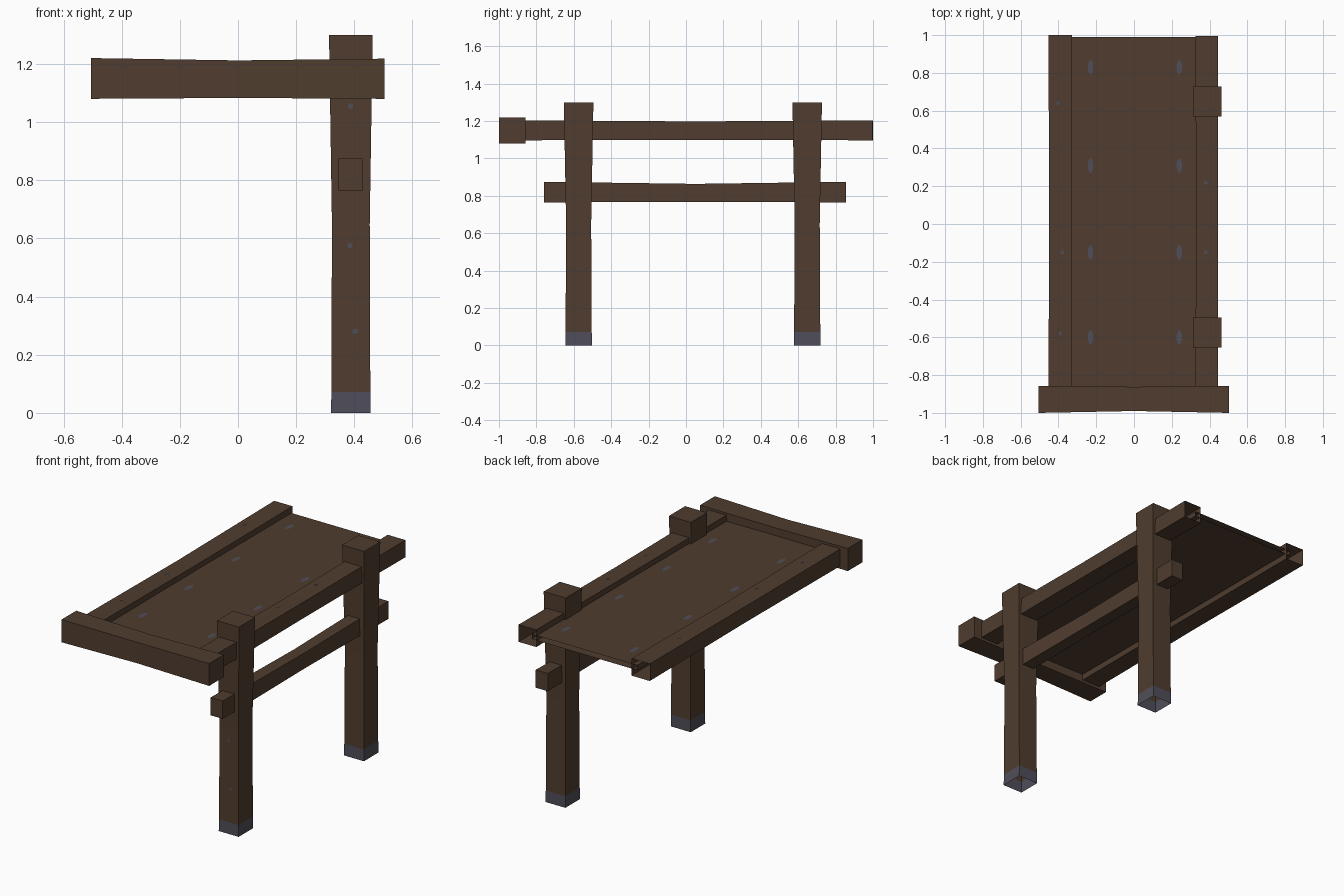
import bpy, bmesh, math

if "Cube" in bpy.data.objects:
    bpy.data.objects.remove(bpy.data.objects["Cube"])


def material(name, rgb):
    m = bpy.data.materials.new(name)
    m.diffuse_color = (*rgb, 1)
    m.use_nodes = True
    m.node_tree.nodes["Principled BSDF"].inputs["Base Color"].default_value = m.diffuse_color
    return m


WOOD = material("dark_wood", (0.080, 0.046, 0.028))
IRON = material("grey_iron", (0.080, 0.075, 0.100))


def finish(name, bm, mats):
    bmesh.ops.recalc_face_normals(bm, faces=bm.faces)
    me = bpy.data.meshes.new(name)
    bm.to_mesh(me)
    bm.free()
    for m in mats:
        me.materials.append(m)
    ob = bpy.data.objects.new(name, me)
    bpy.context.collection.objects.link(ob)


def beam(name, axis, sections, open_start=False, open_end=False, band=False):
    """Four-sided timber: sections are (position, a0, a1, b0, b1) along an axis."""
    bm = bmesh.new()
    rings = []
    for p, a0, a1, b0, b1 in sections:
        ring = []
        for a, b in ((a0, b0), (a1, b0), (a1, b1), (a0, b1)):
            co = {'x': (p, a, b), 'y': (a, p, b), 'z': (a, b, p)}[axis]
            ring.append(bm.verts.new(co))
        rings.append(ring)
    for i, (r, s) in enumerate(zip(rings, rings[1:])):
        for k in range(4):
            n = (k + 1) % 4
            f = bm.faces.new((r[k], r[n], s[n], s[k]))
            f.material_index = 1 if band and i == 0 else 0
    if not open_start:
        bm.faces.new(rings[0])
    if not open_end:
        bm.faces.new(rings[-1])
    finish(name, bm, [WOOD, IRON])


# Two posts with iron feet and flared tops, hollow underneath
for name, y in (("front_post", -0.574), ("back_post", 0.648)):
    x = 0.388
    secs = [(z, x - w, x + w, y - d, y + d) for z, w, d in (
        (0, 0.068, 0.071), (0.072, 0.067, 0.070),
        (0.65, 0.065, 0.067), (1.3, 0.075, 0.079))]
    beam(name, 'z', secs, open_start=True, band=True)

# Thick cross beam at the front end, slightly waisted
beam("end_beam", 'x', [(-0.505, -1.0, -0.857, 1.08, 1.22),
                       (0, -0.99, -0.862, 1.083, 1.212),
                       (0.503, -1.0, -0.857, 1.08, 1.218)])

# Long side rails, open at the back end
for name, x0, x1, end in (("left_rail", -0.453, -0.328, 1.0),
                          ("right_rail", 0.325, 0.446, 0.996)):
    beam(name, 'y', [(-0.9, x0, x1, 1.097, 1.203),
                     (0.05, x0 + 0.004, x1 - 0.002, 1.099, 1.198),
                     (end, x0, x1, 1.097, 1.203)],
         open_start=True, open_end=True)

# Lower stretcher passing through both posts
beam("lower_stretcher", 'y', [(-0.76, 0.345, 0.428, 0.765, 0.875),
                              (0.05, 0.349, 0.424, 0.768, 0.864),
                              (0.855, 0.345, 0.428, 0.765, 0.875)])

# Board panel recessed between the rails
beam("board_panel", 'y', [(-0.9, -0.36, 0.36, 1.135, 1.165),
                          (0.99, -0.36, 0.36, 1.135, 1.165)],
     open_start=True, open_end=True)


# Nail marks: thin flat plates
def nail(name, centre, ru, rv, upright=False):
    bm = bmesh.new()
    cx, cy, cz = centre
    vs = []
    for i in range(8):
        t = (i + 0.5) * math.tau / 8
        u, v = ru * math.cos(t), rv * math.sin(t)
        vs.append(bm.verts.new((cx + u, cy, cz + v) if upright
                               else (cx + u, cy + v, cz)))
    f = bm.faces.new(vs)
    f.normal_update()
    if (f.normal.y > 0) if upright else (f.normal.z < 0):
        f.normal_flip()
    me = bpy.data.meshes.new(name)
    bm.to_mesh(me)
    bm.free()
    me.materials.append(IRON)
    bpy.context.collection.objects.link(bpy.data.objects.new(name, me))


for y in (0.83, 0.31, -0.15, -0.60):
    for x in (-0.23, 0.24):
        nail("board_nail", (x, y, 1.167), 0.015, 0.04)
for x, y in ((-0.40, 0.64), (-0.38, -0.15), (-0.39, -0.58),
             (0.38, 0.22), (0.38, -0.15)):
    nail("rail_nail", (x, y, 1.205), 0.010, 0.010)
for x, z, y in ((0.387, 1.055, -0.651), (0.385, 0.575, -0.643), (0.403, 0.28, -0.6455)):
    nail("post_nail", (x, y, z), 0.010, 0.010, True)
